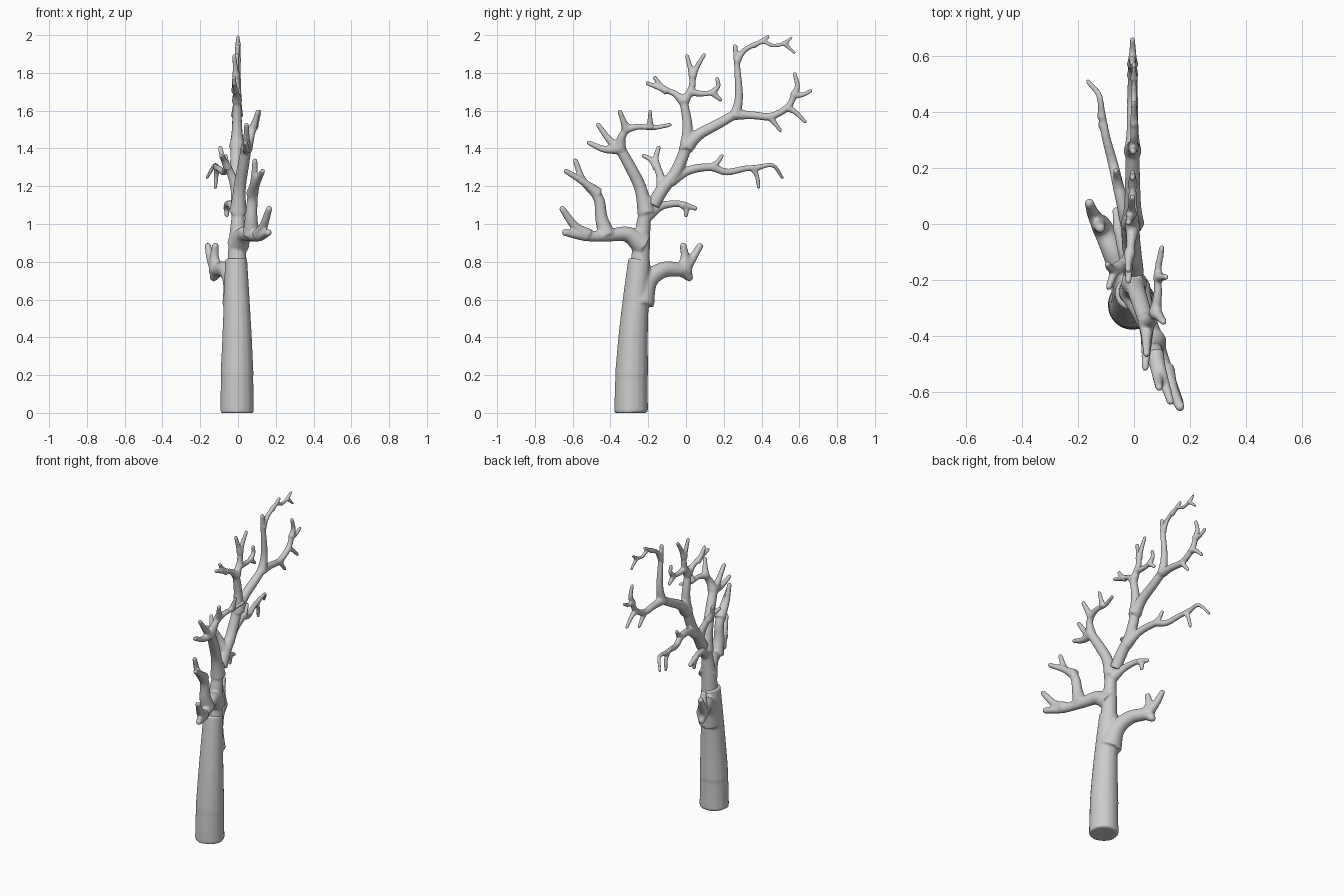
import bpy, bmesh, math
from mathutils import Vector

SIDES = 16
STEPS = 6


def catmull(a, b, c, d, t):
    return 0.5 * (2 * b + (c - a) * t + (2 * a - 5 * b + 4 * c - d) * t * t
                  + (3 * b - a - 3 * c + d) * t ** 3)


def limb(bm, r0, r1, *pts, round_tip=True, flare=0.35):
    """Tapered closed tube along a smooth path through pts."""
    p = [Vector(q) for q in pts]
    p = [2 * p[0] - p[1]] + p + [2 * p[-1] - p[-2]]
    path = [catmull(*p[i:i + 4], k / STEPS) for i in range(len(p) - 3) for k in range(STEPS)]
    path.append(p[-2])
    total = sum((b - a).length for a, b in zip(path, path[1:]))
    rings, dist = [], 0.0
    tangent = None
    for i, c in enumerate(path):
        if i:
            dist += (c - path[i - 1]).length
        tangent = (path[min(i + 1, len(path) - 1)] - path[max(i - 1, 0)]).normalized()
        r = r0 + (r1 - r0) * dist / total
        r += flare * r0 * max(0, 1 - dist / (4 * r0)) ** 2
        rings.append((c, r, tangent))
    if round_tip:
        end = path[-1]
        rings += [(end + tangent * r1 * s, r1 * math.sqrt(1 - s * s), tangent) for s in (0.5, 0.85)]
    loops = []
    for c, r, t in rings:
        u = (Vector((1, 0, 0)) - t * t.x).normalized()
        v = t.cross(u)
        loops.append([bm.verts.new(c + (u * math.cos(a) + v * math.sin(a)) * r)
                      for a in (2 * math.pi * k / SIDES for k in range(SIDES))])
    for a, b in zip(loops, loops[1:]):
        for k in range(SIDES):
            n = (k + 1) % SIDES
            bm.faces.new((a[k], a[n], b[n], b[k]))
    bm.faces.new(loops[0][::-1])
    bm.faces.new(loops[-1])


def finish(bm, name, voxel, smooth):
    """Fuse the tubes of one part into a single smooth skin."""
    me = bpy.data.meshes.new(name)
    bm.to_mesh(me)
    bm.free()
    ob = bpy.data.objects.new(name, me)
    bpy.context.collection.objects.link(ob)
    m = ob.modifiers.new("fuse", 'REMESH')
    m.mode = 'VOXEL'
    m.voxel_size = voxel
    m.use_smooth_shade = True
    s = ob.modifiers.new("soften", 'SMOOTH')
    s.factor = 0.5
    s.iterations = smooth


# Trunk with the low right branch
bm = bmesh.new()
limb(bm, 0.09, 0.085, (-.005, -.29, 0), (-.005, -.29, .1), (-.005, -.288, .25), round_tip=False, flare=0)
limb(bm, 0.088, 0.059, (-.005, -.288, .2), (-.005, -.28, .4), (-.007, -.266, .6), (-.01, -.247, .815),
     round_tip=False, flare=0)
limb(bm, 0.055, 0.036, (-.01, -.24, .58), (-.03, -.2, .7), (-.065, -.12, .757), (-.1, -.04, .758), (-.12, .0, .755))
limb(bm, 0.03, 0.02, (-.11, -.02, .76), (-.13, .02, .715))
limb(bm, 0.028, 0.019, (-.11, -.02, .76), (-.125, -.005, .82), (-.12, -.015, .885))
limb(bm, 0.028, 0.018, (-.115, -.01, .76), (-.145, .035, .82), (-.16, .075, .885))
finish(bm, "trunk", 0.008, 6)

# Crown stem
bm = bmesh.new()
limb(bm, 0.052, 0.03, (-.005, -.243, .79), (-.005, -.235, .9), (0, -.222, 1.02), (.005, -.2, 1.12), flare=0)
# Low left branch and its twigs
limb(bm, 0.045, 0.019, (.0, -.23, .89), (.03, -.31, .945), (.07, -.41, .94), (.115, -.53, .935), (.16, -.64, .955))
limb(bm, 0.028, 0.017, (.11, -.52, .94), (.135, -.59, .99), (.165, -.655, 1.08))
limb(bm, 0.036, 0.026, (.07, -.42, .94), (.07, -.447, 1.03), (.075, -.458, 1.12), (.08, -.49, 1.185))
limb(bm, 0.025, 0.014, (.075, -.465, 1.16), (.1, -.54, 1.22), (.13, -.635, 1.28))
limb(bm, 0.025, 0.014, (.075, -.47, 1.16), (.085, -.545, 1.23), (.09, -.585, 1.335))
# Upper left branch and its twigs
limb(bm, 0.036, 0.028, (.0, -.21, 1.06), (.01, -.245, 1.2), (.03, -.305, 1.32), (.045, -.355, 1.41))
limb(bm, 0.024, 0.013, (.045, -.35, 1.4), (.045, -.43, 1.395), (.04, -.515, 1.43))
limb(bm, 0.022, 0.013, (.045, -.36, 1.4), (.045, -.41, 1.45), (.045, -.465, 1.525))
limb(bm, 0.025, 0.018, (.045, -.35, 1.4), (.065, -.34, 1.46), (.08, -.305, 1.515))
limb(bm, 0.019, 0.013, (.075, -.315, 1.5), (.09, -.33, 1.54), (.105, -.35, 1.595))
limb(bm, 0.018, 0.011, (.075, -.32, 1.5), (.085, -.25, 1.515), (.085, -.17, 1.51), (.1, -.085, 1.525))
limb(bm, 0.016, 0.011, (.087, -.19, 1.51), (.115, -.19, 1.595))
# Small right branch
limb(bm, 0.026, 0.013, (0, -.2, 1.05), (-.03, -.13, 1.095), (-.05, -.05, 1.108), (-.06, .0, 1.1), (-.065, .05, 1.082))
limb(bm, 0.017, 0.012, (-.055, -.02, 1.105), (-.06, .0, 1.08), (-.06, .0, 1.045))
finish(bm, "lower_crown", 0.007, 4)

# Main right limb
bm = bmesh.new()
limb(bm, 0.036, 0.03, (.0, -.175, 1.1), (-.005, -.12, 1.19), (-.01, -.06, 1.265), (-.01, -.02, 1.35), (-.005, .01, 1.44),
     flare=0)
# Upright branch with three pairs of twigs
limb(bm, 0.031, 0.021, (-.005, .005, 1.4), (-.005, .008, 1.52), (-.005, -.005, 1.61), (-.005, -.018, 1.67))
limb(bm, 0.02, 0.014, (-.005, -.015, 1.65), (-.01, -.06, 1.69), (-.015, -.115, 1.71))
limb(bm, 0.016, 0.011, (-.015, -.1, 1.705), (-.02, -.205, 1.745))
limb(bm, 0.016, 0.011, (-.015, -.1, 1.7), (-.02, -.135, 1.735), (-.02, -.165, 1.775))
limb(bm, 0.021, 0.016, (-.005, -.01, 1.65), (-.008, .03, 1.72), (-.01, .035, 1.8))
limb(bm, 0.016, 0.011, (-.01, .035, 1.78), (-.02, .005, 1.89))
limb(bm, 0.016, 0.011, (-.01, .035, 1.78), (-.008, .06, 1.835), (-.005, .095, 1.895))
limb(bm, 0.018, 0.013, (-.005, .015, 1.7), (-.005, .08, 1.69), (-.005, .15, 1.695))
limb(bm, 0.014, 0.011, (-.005, .14, 1.695), (-.005, .182, 1.658))
limb(bm, 0.014, 0.011, (-.005, .14, 1.695), (-.005, .17, 1.73), (-.005, .165, 1.77))
# Long outer branch, rising part
limb(bm, 0.032, 0.024, (-.005, .0, 1.41), (-.005, .07, 1.475), (-.005, .18, 1.535), (-.005, .275, 1.59))
limb(bm, 0.025, 0.013, (-.005, .26, 1.57), (-.003, .28, 1.67), (-.003, .272, 1.82), (-.003, .26, 1.94))
limb(bm, 0.016, 0.01, (-.003, .268, 1.86), (0, .31, 1.92), (0, .365, 1.95), (0, .435, 1.99))
limb(bm, 0.013, 0.009, (0, .355, 1.945), (0, .41, 1.965), (0, .46, 1.945), (0, .53, 1.955))
limb(bm, 0.011, 0.008, (0, .52, 1.955), (0, .558, 1.985))
limb(bm, 0.011, 0.008, (0, .52, 1.957), (0, .575, 1.905))
# Long outer branch, spreading part
limb(bm, 0.023, 0.016, (-.005, .26, 1.58), (-.005, .36, 1.575), (-.005, .45, 1.57), (-.005, .54, 1.62), (-.005, .575, 1.69))
limb(bm, 0.016, 0.01, (-.005, .44, 1.572), (-.005, .5, 1.495))
limb(bm, 0.016, 0.01, (-.005, .53, 1.615), (-.005, .575, 1.595), (-.005, .632, 1.54))
limb(bm, 0.016, 0.011, (-.005, .57, 1.68), (-.005, .59, 1.73), (-.005, .575, 1.795))
limb(bm, 0.015, 0.01, (-.005, .57, 1.68), (-.005, .62, 1.685), (-.005, .66, 1.705))
# Drooping side branch
limb(bm, 0.026, 0.014, (-.01, -.08, 1.23), (-.03, .02, 1.285), (-.055, .13, 1.3), (-.075, .215, 1.275),
     (-.1, .31, 1.293), (-.115, .39, 1.3))
limb(bm, 0.013, 0.009, (-.115, .38, 1.3), (-.125, .46, 1.31), (-.165, .51, 1.245))
limb(bm, 0.014, 0.01, (-.11, .35, 1.3), (-.115, .375, 1.255), (-.12, .385, 1.195))
limb(bm, 0.016, 0.011, (-.055, .13, 1.3), (-.06, .165, 1.325), (-.065, .19, 1.36))
# Small inner branch
limb(bm, 0.026, 0.018, (-.005, -.125, 1.18), (-.035, -.138, 1.26), (-.06, -.16, 1.315))
limb(bm, 0.017, 0.012, (-.055, -.155, 1.3), (-.075, -.185, 1.34), (-.09, -.225, 1.362))
limb(bm, 0.018, 0.012, (-.055, -.155, 1.3), (-.08, -.16, 1.35), (-.095, -.145, 1.405))
finish(bm, "upper_crown", 0.006, 4)
